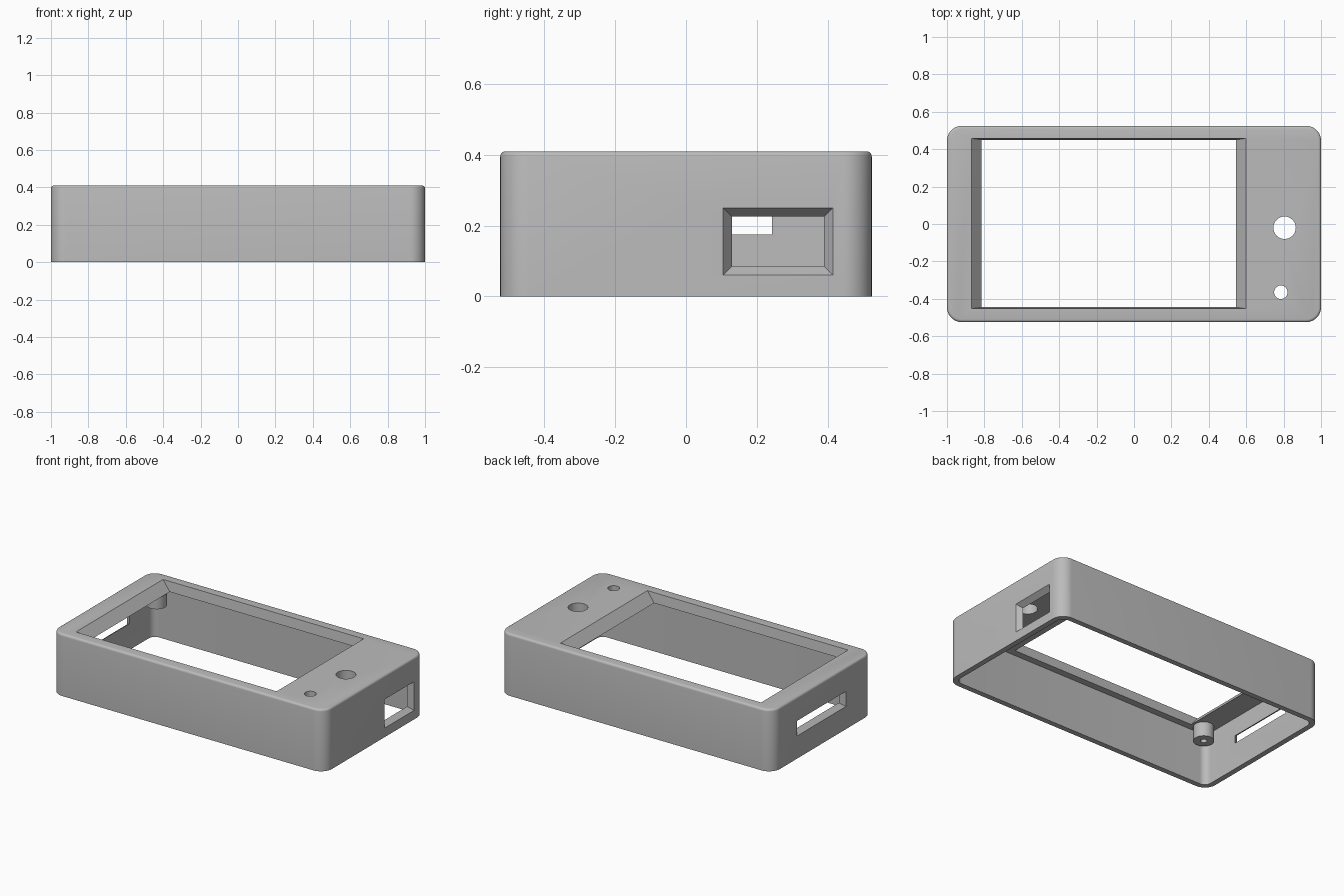
import bpy, bmesh, math
from mathutils import Matrix

if "Cube" in bpy.data.objects:
    bpy.data.objects.remove(bpy.data.objects["Cube"])

grey = bpy.data.materials.new("plain grey")
grey.diffuse_color = (0.5, 0.5, 0.5, 1)
grey.use_nodes = True
grey.node_tree.nodes["Principled BSDF"].inputs["Base Color"].default_value = grey.diffuse_color


def rounded(hx, hy, r, z, n=10):
    """Rounded rectangle outline at height z."""
    pts = []
    for k, (sx, sy) in enumerate([(1, 1), (-1, 1), (-1, -1), (1, -1)]):
        for i in range(n + 1):
            a = math.pi / 2 * (k + i / n)
            pts.append((sx * (hx - r) + r * math.cos(a),
                        sy * (hy - r) + r * math.sin(a), z))
    return pts


def rect(x0, x1, y0, y1, z):
    return [(x0, y0, z), (x1, y0, z), (x1, y1, z), (x0, y1, z)]


def side_rect(x, y0, y1, z0, z1):
    return [(x, y0, z0), (x, y1, z0), (x, y1, z1), (x, y0, z1)]


def disc(cx, cy, r, z, n=32):
    return [(cx + r * math.cos(2 * math.pi * i / n),
             cy + r * math.sin(2 * math.pi * i / n), z) for i in range(n)]


def loft(name, rings):
    """Closed solid through a stack of matching outlines."""
    bm = bmesh.new()
    rows = [[bm.verts.new(p) for p in ring] for ring in rings]
    for a, b in zip(rows, rows[1:]):
        for i in range(len(a)):
            j = (i + 1) % len(a)
            bm.faces.new((a[i], a[j], b[j], b[i]))
    bm.faces.new(rows[0][::-1])
    bm.faces.new(rows[-1])
    bmesh.ops.recalc_face_normals(bm, faces=bm.faces)
    me = bpy.data.meshes.new(name)
    bm.to_mesh(me)
    bm.free()
    me.materials.append(grey)
    ob = bpy.data.objects.new(name, me)
    bpy.context.collection.objects.link(ob)
    return ob


def activate(ob):
    bpy.ops.object.select_all(action='DESELECT')
    ob.select_set(True)
    bpy.context.view_layer.objects.active = ob


def cut(ob, rings):
    """Subtract a lofted cutter, then remove it."""
    cutter = loft("cutter", rings)
    cutter.hide_render = True
    activate(ob)
    m = ob.modifiers.new("cut", 'BOOLEAN')
    m.operation = 'DIFFERENCE'
    m.solver = 'EXACT'
    m.object = cutter
    bpy.ops.object.modifier_apply(modifier=m.name)
    bpy.data.objects.remove(cutter)


def smooth(ob):
    activate(ob)
    bpy.ops.object.shade_smooth_by_angle(angle=math.radians(30))


H, HY, WALL, PLATE, F = 0.41, 0.525, 0.035, 0.065, 0.015

# outer shell with rounded top edge
rings = [rounded(1, HY, 0.08, 0)]
for i in range(5):
    a = math.pi / 2 * i / 4
    d = F * (1 - math.cos(a))
    rings.append(rounded(1 - d, HY - d, 0.08 - d, H - F + F * math.sin(a)))
case = loft("case_shell", rings)

# hollow inside, open at the bottom
cut(case, [rounded(1 - WALL, HY - WALL, 0.045, z) for z in (-0.1, H - PLATE)])

# screen window with sloped ends
def window(t, z):
    return rect(-0.815 - 0.055 * t, 0.545 + 0.055 * t,
                -0.445 - 0.008 * t, 0.45 + 0.008 * t, z)
s = 0.3
cut(case, [window(-s, H - PLATE * (1 + s)), window(1 + s, H + PLATE * s)])

# round holes in the top
for x, y, r in [(0.805, -0.02, 0.06), (0.785, -0.365, 0.036)]:
    cut(case, [disc(x, y, r, 0.3), disc(x, y, r, 0.5)])


# tapered side openings: outer size shrinks through the wall
def side_opening(sign, y0, y1, z0, z1, c=0.025):
    def ring(t):
        d = c * t
        return side_rect(sign * (1 - WALL * t), y0 + d, y1 - d, z0 + d, z1 - d)
    cut(case, [ring(-0.3), ring(1), side_rect(sign * 0.93, y0 + c, y1 - c, z0 + c, z1 - c)])


side_opening(1, 0.105, 0.415, 0.06, 0.25)
side_opening(-1, -0.245, 0.268, 0.15, 0.25)
smooth(case)

# screw posts hanging from the top plate
for sx, xn in ((-1, "left"), (1, "right")):
    for sy, yn in ((-1, "front"), (1, "back")):
        x, y = sx * 0.89, sy * 0.42
        post = loft(f"screw_post_{xn}_{yn}", [disc(x, y, 0.062, z, 24) for z in (0.25, 0.36)])
        cut(post, [disc(x, y, 0.02, z, 16) for z in (0.2, 0.34)])
        smooth(post)
